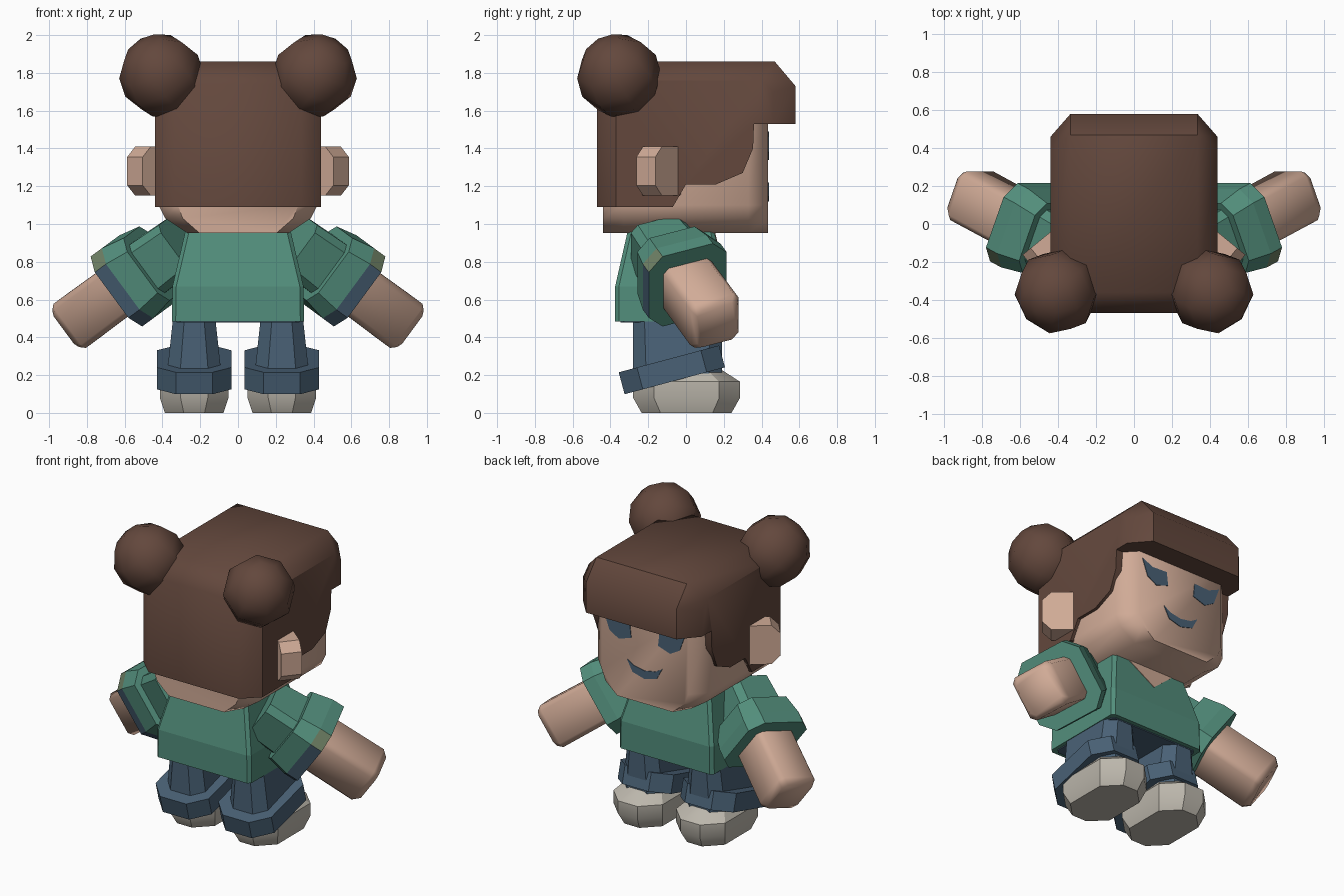
import bpy, bmesh, math
from mathutils import Vector

if "Cube" in bpy.data.objects:
    bpy.data.objects.remove(bpy.data.objects["Cube"])


def material(name, rgb):
    m = bpy.data.materials.new(name)
    m.diffuse_color = (*rgb, 1)
    m.use_nodes = True
    m.node_tree.nodes["Principled BSDF"].inputs["Base Color"].default_value = m.diffuse_color
    return m


HAIR = material("brown_hair", (0.125, 0.064, 0.046))
SKIN = material("skin", (0.64, 0.41, 0.31))
GREEN = material("green_shirt", (0.085, 0.27, 0.20))
BLUE = material("denim_blue", (0.067, 0.12, 0.18))
CREAM = material("cream_shoe", (0.50, 0.47, 0.41))
OLIVE = material("olive_trim", (0.16, 0.22, 0.13))


def finish(name, bm, mats, smooth=None):
    bmesh.ops.recalc_face_normals(bm, faces=bm.faces)
    me = bpy.data.meshes.new(name)
    bm.to_mesh(me)
    bm.free()
    ob = bpy.data.objects.new(name, me)
    bpy.context.collection.objects.link(ob)
    for m in mats:
        me.materials.append(m)
    if smooth:
        bpy.ops.object.select_all(action='DESELECT')
        ob.select_set(True)
        bpy.context.view_layer.objects.active = ob
        bpy.ops.object.shade_smooth_by_angle(angle=math.radians(smooth))
    return ob


def loft(name, rings, mat, smooth=None, extra=(), rule=None):
    """Skin a list of equal-length point rings and cap both ends."""
    bm = bmesh.new()
    vs = [[bm.verts.new(p) for p in r] for r in rings]
    n = len(vs[0])
    for k in range(len(vs) - 1):
        for i in range(n):
            j = (i + 1) % n
            f = bm.faces.new((vs[k][i], vs[k][j], vs[k + 1][j], vs[k + 1][i]))
            if rule:
                f.normal_update()
                f.material_index = rule(k, f.calc_center_median() - sum((v.co for r in vs for v in r), Vector()) / (n * len(vs)))
    bm.faces.new(vs[0])
    bm.faces.new(vs[-1])
    return finish(name, bm, [mat, *extra], smooth)


def octagon(a, b, c):
    """Rectangle of half sizes a, b with corners cut by c."""
    return [(a, b - c), (a - c, b), (c - a, b), (-a, b - c),
            (-a, c - b), (c - a, -b), (a - c, -b), (a, c - b)]


def tube(name, origin, d, u, sections, mat, **kw):
    """Octagonal tube along d; sections are (t, half_u, half_v, chamfer)."""
    o, d, u = Vector(origin), Vector(d).normalized(), Vector(u)
    u = (u - d * u.dot(d)).normalized()
    v = d.cross(u)
    rings = [[o + d * t + u * p + v * q for p, q in octagon(a, b, c)]
             for t, a, b, c in sections]
    return loft(name, rings, mat, **kw)


def plate(name, pts, mat, y_of, thick=0.004):
    """Thin painted plate on a surface facing +y."""
    loft(name, [[(x, y_of(z) + k, z) for x, z in pts] for k in (-0.004, thick)], mat)


# head, narrowed towards the face and the back
head_section = [(0.42, 1.62), (-0.42, 1.62), (-0.42, 1.10), (-0.385, 1.03),
                (-0.27, 0.953), (0.27, 0.953), (0.385, 1.03), (0.42, 1.10)]
loft("head", [[(x * s, y, z) for x, z in head_section]
              for y, s in ((-0.44, 0.76), (-0.33, 1), (0.33, 1), (0.435, 0.76))], SKIN, 50)

# hair cap: full profile in the middle, shrunken one on the sides
edge = [(0.36, 1.53), (0.355, 1.40), (0.30, 1.27), (0.16, 1.21), (0.0, 1.21), (-0.07, 1.09)]
mid = [(-0.47, 1.09), (-0.47, 1.74), (-0.36, 1.86), (0.47, 1.86), (0.58, 1.73), (0.58, 1.53)] + edge
side = [(-0.37, 1.09), (-0.37, 1.71), (-0.31, 1.76), (0.40, 1.76), (0.46, 1.70), (0.46, 1.53)] + edge
loft("hair_cap", [[(x, y, z) for y, z in prof] for x, prof in
                  ((-0.44, side), (-0.335, mid), (0.335, mid), (0.44, side))], HAIR, 46)

# face features
eye = [(0.30, 1.49), (0.22, 1.455), (0.11, 1.46), (0.10, 1.37), (0.19, 1.34), (0.26, 1.38)]
mouth = [(0.13, 1.22), (0.08, 1.19), (0, 1.175), (-0.08, 1.19), (-0.13, 1.22),
         (-0.09, 1.145), (0, 1.12), (0.09, 1.145)]
plate("mouth", mouth, BLUE, lambda z: 0.435)

# shirt body
loft("shirt_body", [
    [(x, y + 0.5 * (f + b), z) for x, y in octagon(w, 0.5 * (f - b), c)]
    for z, w, b, f, c in ((0.485, 0.35, -0.375, 0.22, 0.02), (0.67, 0.347, -0.375, 0.22, 0.02),
                          (0.957, 0.28, -0.31, 0.15, 0.02))], GREEN)
plate("neckline", [(0.17, 0.955), (-0.17, 0.955), (0, 0.81)], SKIN,
      lambda z: 0.22 - 0.07 * (z - 0.67) / 0.287)

# trouser waist
tube("trouser_waist", (0, -0.078, 0.478), (0, 0, 1), (1, 0, 0),
     [(0, 0.325, 0.27, 0.02), (0.10, 0.325, 0.27, 0.02)], BLUE)


def trim(k, offset):
    """Coloured rim on the rear of the sleeve cuff."""
    if k == 1 and offset.y < -0.12:
        return 2 if offset.z > 0.02 else 1
    return 0


for s, tag in ((1, "right"), (-1, "left")):
    plate(f"eye_{tag}", [(s * x, z) for x, z in eye], BLUE, lambda z: 0.435)

    # hair bun
    bm = bmesh.new()
    bmesh.ops.create_uvsphere(bm, u_segments=8, v_segments=6, radius=0.225)
    axis = Vector((0.5 * s, -0.45, 0.7))
    bun = finish(f"hair_bun_{tag}", bm, [HAIR], 60)
    bun.rotation_euler = axis.to_track_quat('Z', 'Y').to_euler()
    bun.location = (0.405 * s, -0.355, 1.785)

    # ear disc turned towards the face
    tube(f"ear_{tag}", (0.445 * s, -0.13, 1.28), (0.63 * s, 0.77, 0), (0, 0, 1),
         [(-0.065, 0.13, 0.13, 0.055), (0.065, 0.13, 0.13, 0.055)], SKIN)

    # arm with sleeve and cuff along one slanted axis
    hand = (0.885 * s, 0.165, 0.465)
    d = (0.74 * s, 0.40, -0.545)
    u = (0, 1, 0)
    tube(f"forearm_{tag}", hand, d, u,
         [(-0.55, 0.14, 0.14, 0.03), (-0.04, 0.14, 0.145, 0.03), (0.0, 0.115, 0.12, 0.03)],
         SKIN, smooth=50)
    tube(f"sleeve_{tag}", hand, d, u,
         [(-0.80, 0.15, 0.15, 0.04), (-0.54, 0.165, 0.16, 0.04)], GREEN)
    tube(f"sleeve_cuff_{tag}", hand, d, u,
         [(-0.60, 0.20, 0.205, 0.07), (-0.47, 0.225, 0.23, 0.08), (-0.39, 0.225, 0.23, 0.08)],
         GREEN, extra=(BLUE, OLIVE), rule=trim)

    # trouser leg and tilted turn-up
    x = 0.232 * s
    tube(f"trouser_leg_{tag}", (x, -0.045, 0), (0, 0, 1), (1, 0, 0),
         [(0.17, 0.148, 0.235, 0.07), (0.50, 0.112, 0.235, 0.06)], BLUE)
    tilt = math.radians(15)
    tube(f"turn_up_{tag}", (x, -0.075, 0.228), (0, -math.sin(tilt), math.cos(tilt)), (1, 0, 0),
         [(-0.06, 0.197, 0.275, 0.10), (0.06, 0.197, 0.275, 0.10)], BLUE)

    # shoe
    tube(f"shoe_{tag}", (x, 0.003, 0), (0, 0, 1), (1, 0, 0),
         [(0, 0.155, 0.238, 0.10), (0.08, 0.182, 0.283, 0.11),
          (0.165, 0.182, 0.283, 0.11), (0.225, 0.13, 0.19, 0.08)], CREAM, smooth=30)
